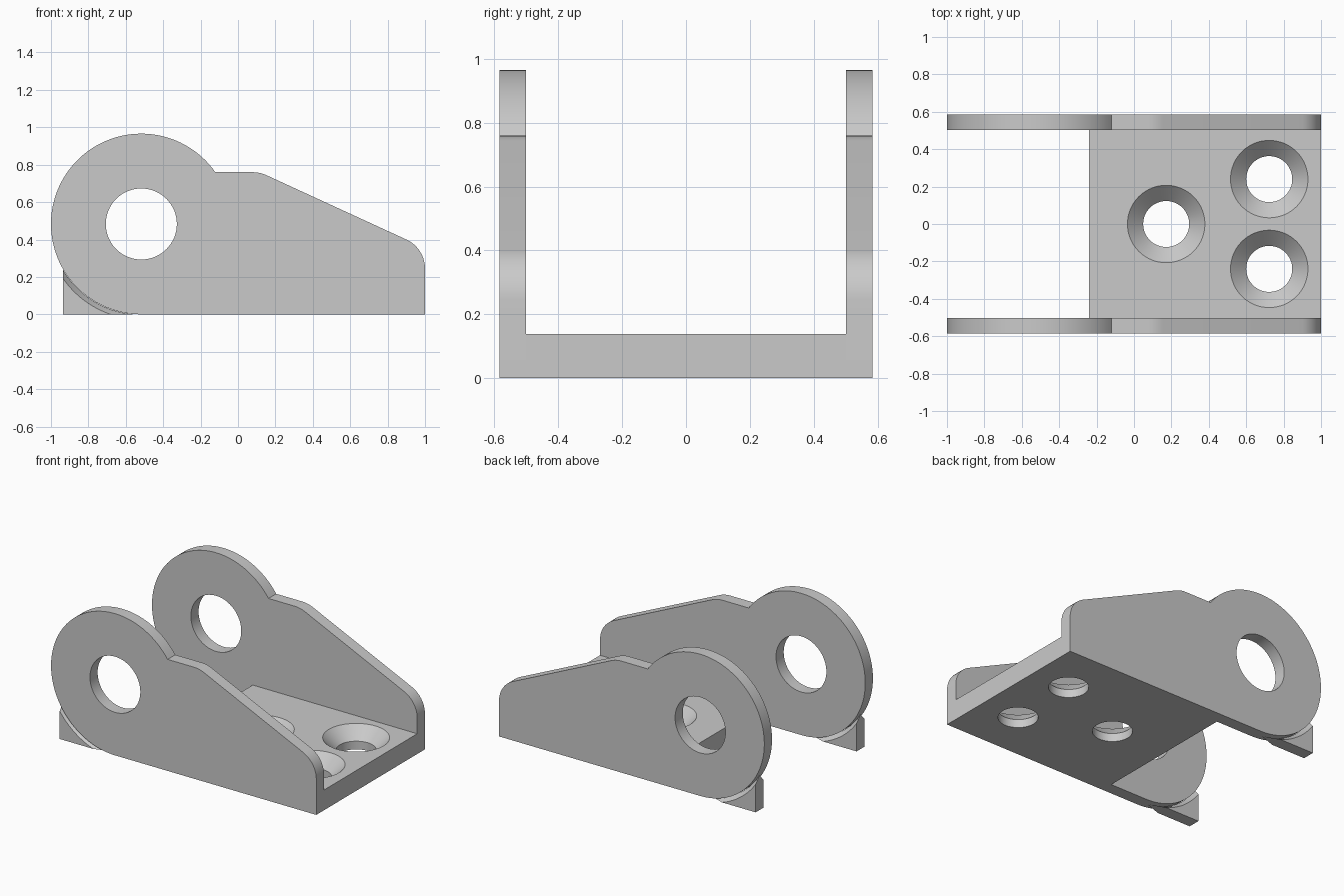
import bpy, bmesh
from math import sin, cos, asin, pi, radians, sqrt
from mathutils import Vector

cube = bpy.data.objects.get("Cube")
if cube:
    bpy.data.objects.remove(cube)

grey = bpy.data.materials.new("plain_grey")
grey.use_nodes = True
grey.diffuse_color = (0.59, 0.59, 0.59, 1)
grey.node_tree.nodes["Principled BSDF"].inputs["Base Color"].default_value = (0.59, 0.59, 0.59, 1)

R = 0.483                      # radius of the lug
CX, CZ = -0.517, 0.483         # centre of the lug
Y_IN, Y_OUT = 0.502, 0.585     # inner and outer face of each side plate
FLOOR_X, FLOOR_H = -0.24, 0.138


def arc(cx, cz, r, a0, a1, n):
    return [(cx + r * cos(a0 + (a1 - a0) * i / n), cz + r * sin(a0 + (a1 - a0) * i / n))
            for i in range(n + 1)]


def fillet(prev, corner, nxt, d, n=10):
    """Round a corner with tangent length d."""
    c = Vector(corner)
    u, v = (Vector(prev) - c).normalized(), (Vector(nxt) - c).normalized()
    centre = c + (u + v).normalized() * d / cos(u.angle(v) / 2)
    a, b = c + u * d - centre, c + v * d - centre
    radius = a.length
    return [tuple(centre + a.lerp(b, i / n).normalized() * radius) for i in range(n + 1)]


def loft(name, rings):
    """Skin rings of points and cap both ends."""
    bm = bmesh.new()
    loops = [[bm.verts.new(p) for p in ring] for ring in rings]
    bm.faces.new(loops[0])
    bm.faces.new(loops[-1])
    for a, b in zip(loops, loops[1:]):
        for i in range(len(a)):
            j = (i + 1) % len(a)
            bm.faces.new((a[i], a[j], b[j], b[i]))
    bmesh.ops.recalc_face_normals(bm, faces=bm.faces)
    mesh = bpy.data.meshes.new(name)
    bm.to_mesh(mesh)
    bm.free()
    obj = bpy.data.objects.new(name, mesh)
    bpy.context.collection.objects.link(obj)
    mesh.materials.append(grey)
    return obj


def activate(obj):
    bpy.ops.object.select_all(action='DESELECT')
    obj.select_set(True)
    bpy.context.view_layer.objects.active = obj


def cut(obj, cutter):
    activate(obj)
    mod = obj.modifiers.new("hole", 'BOOLEAN')
    mod.operation, mod.solver, mod.object = 'DIFFERENCE', 'EXACT', cutter
    bpy.ops.object.modifier_apply(modifier=mod.name)
    bpy.data.objects.remove(cutter)


def smooth(obj):
    activate(obj)
    bpy.ops.object.shade_smooth_by_angle(angle=radians(25))


def at_y(profile, y):
    return [(x, y, z) for x, z in profile]


# Side plate outline: round lug, flat shoulder, slope, rounded nose
shoulder, nose, toe = (0.117, 0.76), (1, 0.354), (1, 0)
notch = asin((shoulder[1] - CZ) / R)
outline = arc(CX, CZ, R, notch, 1.5 * pi, 72) + [toe]
outline += fillet(toe, nose, shoulder, 0.11)
outline += fillet(nose, shoulder, (CX, shoulder[1]), 0.04, 6)

# Print support under the lug, with a ridge along its middle
SX = -0.935


def support_section(y, r):
    a0 = pi + asin(sqrt(r * r - (SX - CX) ** 2) / r)
    a1 = 1.5 * pi - asin(sqrt(r * r - CZ * CZ) / r)
    return at_y([(SX, 0)] + arc(CX, CZ, r, a0, a1, 20), y)


for side, label in ((-1, "front"), (1, "back")):
    y0, y1 = side * Y_IN, side * Y_OUT
    plate = loft(label + "_side_plate", [at_y(outline, y0), at_y(outline, y1)])
    bore = arc(CX, CZ, 0.19, 0, 2 * pi, 64)[:-1]
    cut(plate, loft("bore_cutter", [at_y(bore, y0 - side * 0.1), at_y(bore, y1 + side * 0.1)]))
    smooth(plate)
    support = loft(label + "_lug_support", [support_section(y0, 0.51),
                                            support_section((y0 + y1) / 2, 0.485),
                                            support_section(y1, 0.51)])
    smooth(support)

# Floor plate between the sides
base = [(FLOOR_X, -Y_IN), (1, -Y_IN), (1, Y_IN), (FLOOR_X, Y_IN)]
floor = loft("floor_plate", [[(x, y, z) for x, y in base] for z in (0, FLOOR_H)])

# Countersunk screw holes
for hx, hy in ((0.172, 0), (0.723, 0.24), (0.723, -0.24)):
    steps = ((-0.05, 0.123), (0.056, 0.123), (FLOOR_H, 0.207), (FLOOR_H + 0.02, 0.227))
    rings = [[(x, y, z) for x, y in arc(hx, hy, r, 0, 2 * pi, 64)[:-1]] for z, r in steps]
    cut(floor, loft("screw_cutter", rings))
smooth(floor)
